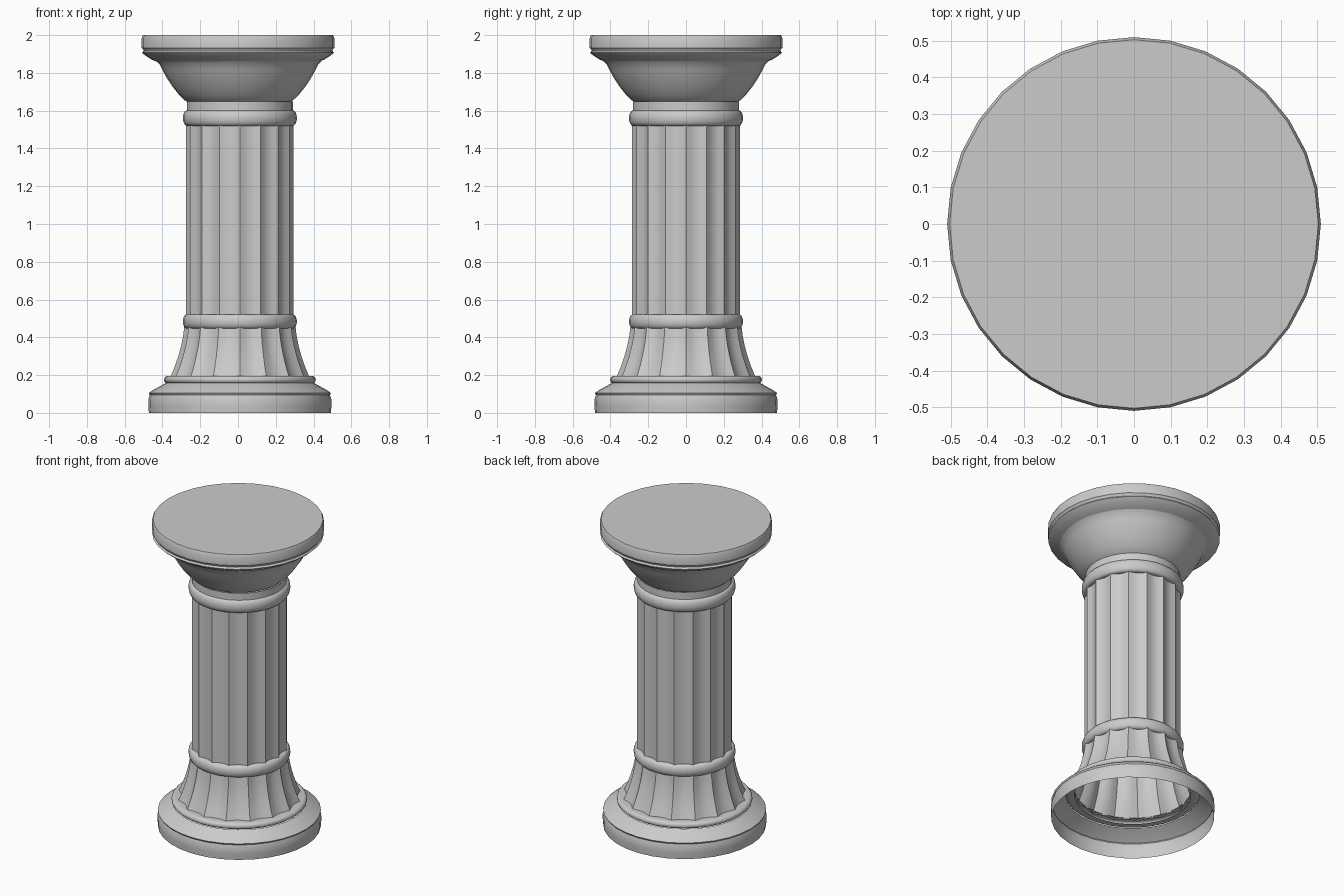
import bpy, bmesh, math

if "Cube" in bpy.data.objects:
    bpy.data.objects.remove(bpy.data.objects["Cube"])

stone = bpy.data.materials.new("grey stone")
stone.diffuse_color = (0.6, 0.6, 0.6, 1)
stone.use_nodes = True
stone.node_tree.nodes["Principled BSDF"].inputs["Base Color"].default_value = stone.diffuse_color


def lathe(name, profile, seg=32, flutes=0, depth=0.0, cx=0.01, closed_top=False):
    """Revolve (radius, z) points; optional concave flutes cut into the radius."""
    bm = bmesh.new()
    rows = []
    for r, z in profile:
        row = []
        for i in range(seg):
            a = 2 * math.pi * i / seg
            rr = r
            if flutes:
                rr -= depth * abs(math.sin(a * flutes / 2))
            row.append(bm.verts.new((cx + rr * math.cos(a), rr * math.sin(a), z)))
        rows.append(row)
    for lo, hi in zip(rows, rows[1:]):
        for i in range(seg):
            j = (i + 1) % seg
            bm.faces.new((lo[i], lo[j], hi[j], hi[i]))
    if closed_top:
        bm.faces.new(rows[-1])
    me = bpy.data.meshes.new(name)
    bm.to_mesh(me)
    bm.free()
    me.materials.append(stone)
    ob = bpy.data.objects.new(name, me)
    bpy.context.collection.objects.link(ob)
    bpy.ops.object.select_all(action='DESELECT')
    ob.select_set(True)
    bpy.context.view_layer.objects.active = ob
    bpy.ops.object.shade_smooth_by_angle(angle=math.radians(40))
    return ob


def ring(name, r_in, r_out, z0, z1):
    """Half-round moulding."""
    zc, h, w = (z0 + z1) / 2, (z1 - z0) / 2, 0.022
    pts = [(r_in, z0)]
    for k in range(9):
        t = -math.pi / 2 + math.pi * k / 8
        pts.append((r_out - w + w * math.cos(t), zc + h * math.sin(t)))
    pts.append((r_in, z1))
    return lathe(name, pts)


# open-bottomed plinth
lathe("plinth", [(0.482, 0), (0.485, 0.04), (0.485, 0.07), (0.477, 0.095),
                 (0.483, 0.105), (0.465, 0.118), (0.395, 0.157)])
ring("plinth_ring", 0.345, 0.402, 0.155, 0.196)

# fluted foot and shaft
lathe("fluted_foot", [(0.368, 0.19), (0.345, 0.245), (0.326, 0.30), (0.311, 0.355),
                      (0.30, 0.41), (0.294, 0.46)], 64, 16, 0.022)
ring("lower_ring", 0.265, 0.302, 0.446, 0.522)
lathe("fluted_shaft", [(0.285, 0.515), (0.285, 1.53)], 64, 16, 0.02)
ring("upper_ring", 0.265, 0.302, 1.52, 1.602)

# neck, bell and top slab
lathe("neck", [(0.281, 1.595), (0.281, 1.648)])
lathe("bell", [(0.27, 1.645), (0.285, 1.653), (0.318, 1.685), (0.35, 1.725),
               (0.38, 1.77), (0.405, 1.815), (0.42, 1.845), (0.437, 1.862)], cx=0.005)
lathe("top_slab", [(0.432, 1.86), (0.46, 1.872), (0.495, 1.895), (0.508, 1.907),
                   (0.50, 1.917), (0.502, 1.924), (0.51, 1.932), (0.51, 1.985),
                   (0.503, 2.0)], cx=0, closed_top=True)
